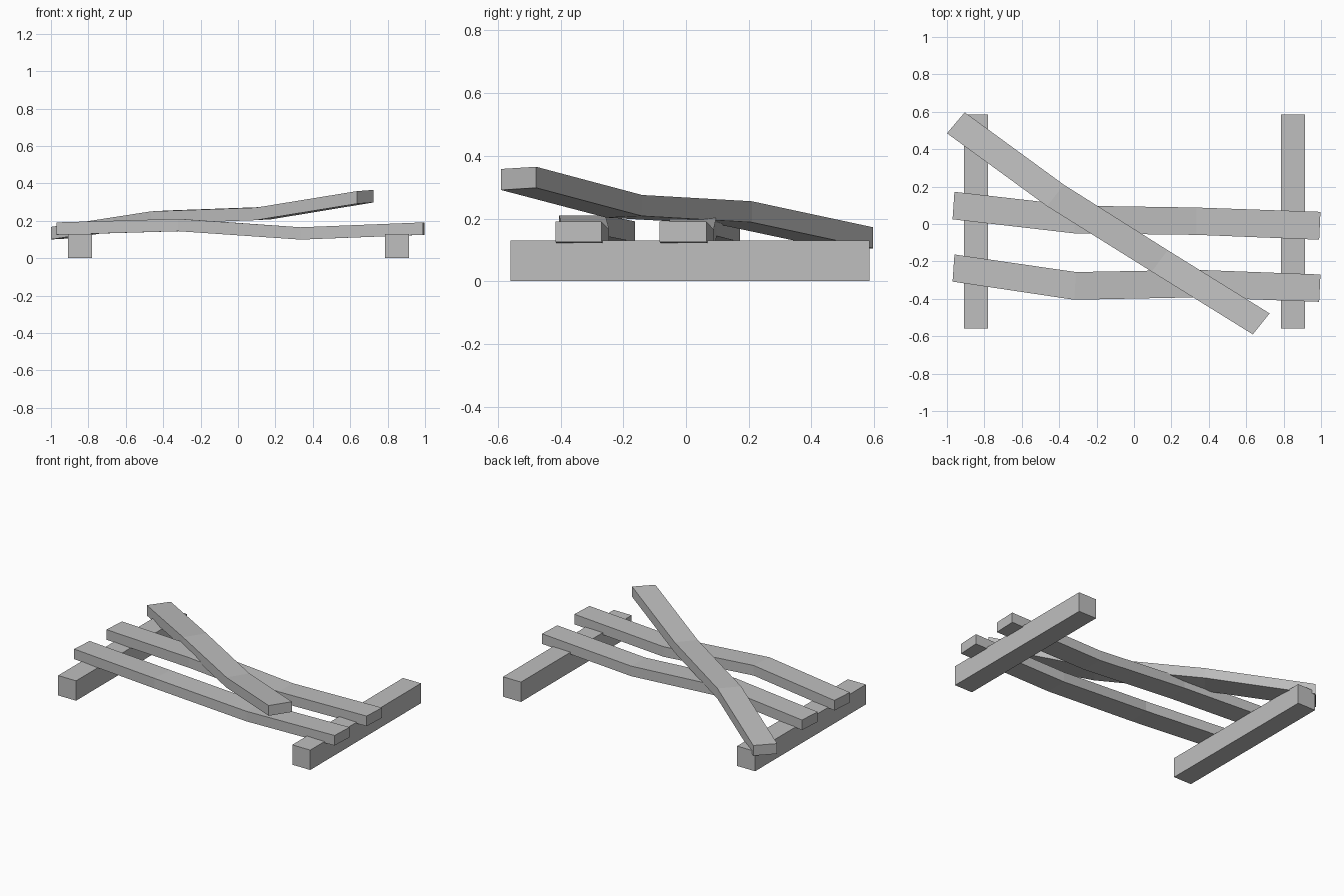
import bpy
import bmesh
from mathutils import Vector

if "Cube" in bpy.data.objects:
    bpy.data.objects.remove(bpy.data.objects["Cube"], do_unlink=True)

wood = bpy.data.materials.new("grey_wood")
wood.use_nodes = True
GREY = (0.52, 0.52, 0.52, 1)
wood.diffuse_color = GREY
wood.node_tree.nodes["Principled BSDF"].inputs["Base Color"].default_value = GREY


def beam(name, stations, thickness):
    """Skin a bent beam through stations of (near, far) top edge points."""
    bm = bmesh.new()
    rings = []
    for near, far in stations:
        near, far = Vector(near), Vector(far)
        drop = Vector((0, 0, -thickness))
        rings.append([bm.verts.new(p) for p in (near, far, far + drop, near + drop)])
    for a, b in zip(rings, rings[1:]):
        for i in range(4):
            j = (i + 1) % 4
            bm.faces.new((a[i], b[i], b[j], a[j]))
    bm.faces.new(rings[0])
    bm.faces.new(rings[-1][::-1])
    bmesh.ops.recalc_face_normals(bm, faces=bm.faces)
    mesh = bpy.data.meshes.new(name)
    bm.to_mesh(mesh)
    bm.free()
    mesh.materials.append(wood)
    obj = bpy.data.objects.new(name, mesh)
    bpy.context.collection.objects.link(obj)
    return obj


# Square ground beams running front to back
for name, x in (("right_ground_beam", -0.845), ("left_ground_beam", 0.85)):
    beam(name, [((x - 0.065, y, 0.13), (x + 0.065, y, 0.13)) for y in (-0.56, 0.585)], 0.13)

# Two warped planks lying across the ground beams
plank_x = ((-0.97, -0.96), (-0.32, -0.31), (0.335, 0.335), (0.99, 0.997))
plank_z = (0.191, 0.21, 0.165, 0.191)
plank_y = {
    "front_plank": ((-0.308, -0.163), (-0.405, -0.257), (-0.392, -0.245), (-0.416, -0.27)),
    "back_plank": ((0.025, 0.172), (-0.05, 0.098), (-0.058, 0.088), (-0.084, 0.065)),
}
for name, ys in plank_y.items():
    stations = [((x[0], y[0], z), (x[1], y[1], z)) for x, y, z in zip(plank_x, ys, plank_z)]
    beam(name, stations, 0.066)

# Loose plank leaning diagonally over the others
beam("diagonal_plank", [
    ((-1.0, 0.485, 0.167), (-0.905, 0.597, 0.172)),
    ((-0.465, 0.095, 0.25), (-0.375, 0.21, 0.255)),
    ((0.095, -0.255, 0.27), (0.18, -0.14, 0.275)),
    ((0.635, -0.59, 0.358), (0.725, -0.478, 0.365)),
], 0.067)
